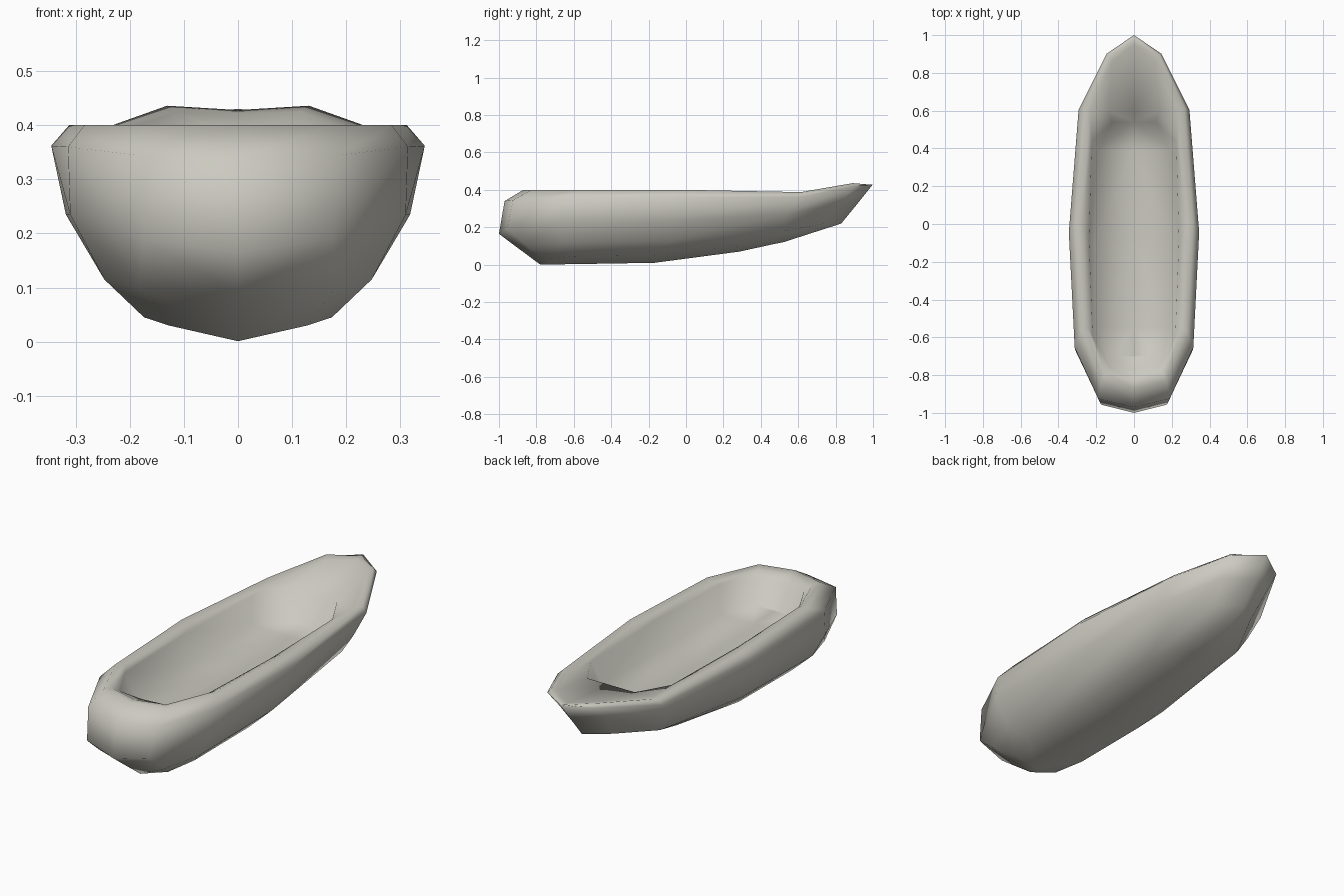
import bpy, bmesh

cube = bpy.data.objects.get("Cube")
if cube:
    bpy.data.objects.remove(cube)

hull_mat = bpy.data.materials.new("pale warm grey")
hull_mat.use_nodes = True
COLOUR = (0.60, 0.59, 0.53, 1)
hull_mat.diffuse_color = COLOUR
hull_mat.node_tree.nodes["Principled BSDF"].inputs["Base Color"].default_value = COLOUR

# Half plan outlines, blunt end to pointed end: (share of length, share of width)
lower_plan = [(0, 0), (.03, .72), (.14, .98), (.47, 1), (.82, .86), (.95, .45), (1, 0)]
outer_plan = [(0, 0), (.023, .55), (.16, .91), (.47, 1), (.8, .85), (.95, .42), (1, 0)]
inner_plan = [(0, 0), (.01, .55), (.13, .92), (.5, 1), (.88, .94), (1, .56), (1, 0)]


def loop(plan, half_width, y_front, y_back, heights):
    """Half loop of points following a plan outline."""
    return [(w * half_width, y_front + t * (y_back - y_front), z)
            for (t, w), z in zip(plan, heights)]


# Loops running from the keel, up the hull, over the rail and down to the floor
keel = loop(lower_plan, 0, -.78, .52, [.001, .001, .003, .01, .07, .107, .12])
bottom = loop(lower_plan, .177, -.78, .52, [.001, .03, .045, .05, .1, .12, .12])
bilge = loop(lower_plan, .252, -.9, .83, [.09, .1, .115, .125, .18, .22, .22])
side = loop(outer_plan, .318, -1, .92, [.165, .19, .235, .235, .27, .33, .33])
side[2] = (.31, -.67, .235)
rail_edge = loop(outer_plan, .345, -.97, 1, [.34, .345, .36, .362, .362, .42, .43])
rail_top = loop(outer_plan, .312, -.87, .985, [.4, .4, .4, .4, .388, .436, .428])
deck_edge = loop(outer_plan, .275, -.83, .95, [.395, .395, .395, .395, .382, .425, .422])
lip = loop(inner_plan, .238, -.77, .6, [.375, .375, .38, .38, .378, .38, .38])
floor_edge = loop(inner_plan, .205, -.71, .54, [.26, .26, .25, .24, .25, .26, .26])
floor_middle = [(0, y, z) for x, y, z in floor_edge]
loops = [keel, bottom, bilge, side, rail_edge, rail_top,
         deck_edge, lip, floor_edge, floor_middle]

# Bridge neighbouring loops into one skin and weld the ends
bm = bmesh.new()
rows = [[bm.verts.new(p) for p in points] for points in loops]
for low, high in zip(rows, rows[1:]):
    for i in range(len(low) - 1):
        bm.faces.new((low[i], low[i + 1], high[i + 1], high[i]))
bmesh.ops.remove_doubles(bm, verts=bm.verts, dist=.0005)

# Reflect the half hull
half = bm.verts[:] + bm.edges[:] + bm.faces[:]
bmesh.ops.mirror(bm, geom=half, axis='X', merge_dist=.0005)
bmesh.ops.recalc_face_normals(bm, faces=bm.faces)

mesh = bpy.data.meshes.new("boat_hull")
bm.to_mesh(mesh)
bm.free()
mesh.materials.append(hull_mat)
mesh.shade_smooth()
hull = bpy.data.objects.new("boat_hull", mesh)
bpy.context.collection.objects.link(hull)
